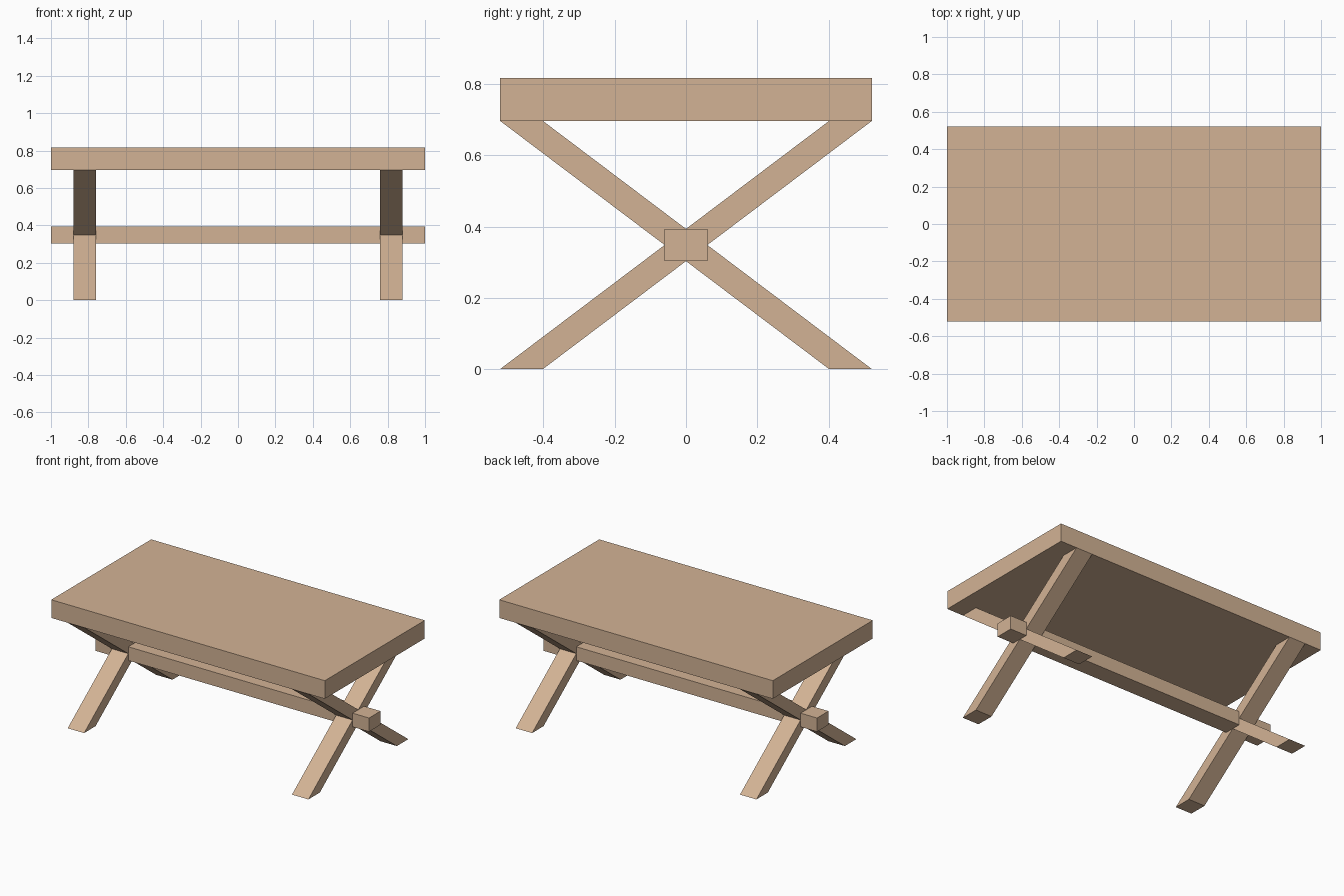
import bpy, bmesh

if "Cube" in bpy.data.objects:
    bpy.data.objects.remove(bpy.data.objects["Cube"])

wood = bpy.data.materials.new("wood")
wood.diffuse_color = (0.65, 0.45, 0.30, 1)
wood.use_nodes = True
wood.node_tree.nodes["Principled BSDF"].inputs["Base Color"].default_value = wood.diffuse_color

HALF_Y = 0.522        # half depth of top and leg spread
UNDER, TOP = 0.697, 0.817
THICK = 0.12          # horizontal thickness of legs and beam
MID = UNDER / 2


def prism(name, profile, x0, x1):
    """Extrude a closed (y, z) profile along x."""
    bm = bmesh.new()
    face = bm.faces.new([bm.verts.new((x0, y, z)) for y, z in profile])
    ext = bmesh.ops.extrude_face_region(bm, geom=[face])
    moved = [v for v in ext["geom"] if isinstance(v, bmesh.types.BMVert)]
    bmesh.ops.translate(bm, verts=moved, vec=(x1 - x0, 0, 0))
    bmesh.ops.recalc_face_normals(bm, faces=bm.faces)
    mesh = bpy.data.meshes.new(name)
    bm.to_mesh(mesh)
    bm.free()
    mesh.materials.append(wood)
    obj = bpy.data.objects.new(name, mesh)
    bpy.context.collection.objects.link(obj)
    return obj


def rect(y, z0, z1):
    return [(-y, z0), (y, z0), (y, z1), (-y, z1)]


# Tabletop slab
prism("tabletop", rect(HALF_Y, UNDER, TOP), -1, 1)

# Beam through the leg crossings
crotch = (THICK / 2) * UNDER / (2 * HALF_Y - THICK)
prism("stretcher_beam", rect(THICK / 2, MID - crotch, MID + crotch), -1, 1)

# Crossed trestle legs at each end
inner = HALF_Y - THICK
cross = [(-HALF_Y, 0), (-inner, 0), (0, MID - crotch), (inner, 0), (HALF_Y, 0),
         (THICK / 2, MID), (HALF_Y, UNDER), (inner, UNDER), (0, MID + crotch),
         (-inner, UNDER), (-HALF_Y, UNDER), (-THICK / 2, MID)]
for side, x in (("left", -0.82), ("right", 0.82)):
    prism(side + "_crossed_legs", cross, x - 0.06, x + 0.06)
